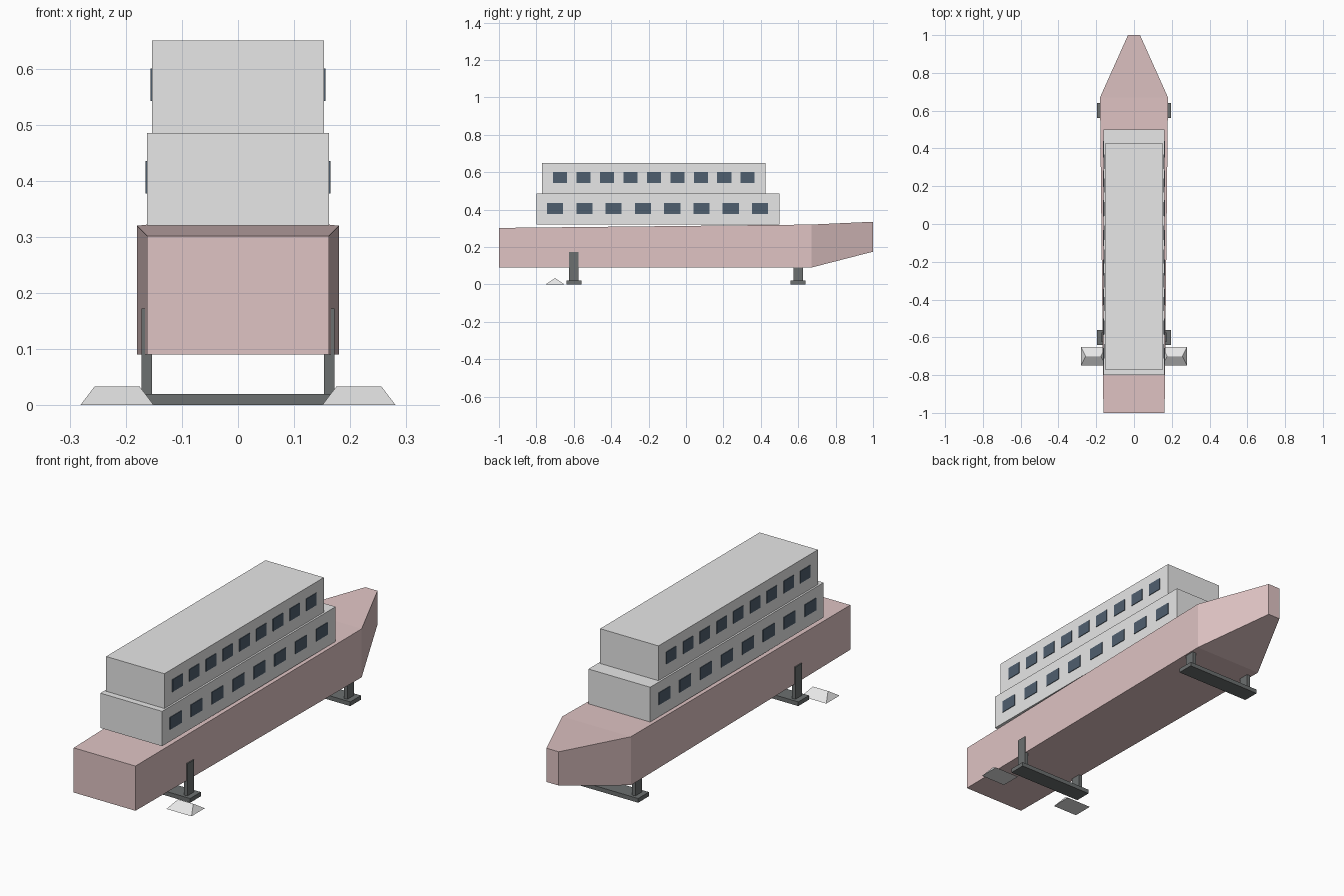
import bpy

cube = bpy.data.objects.get("Cube")
if cube:
    bpy.data.objects.remove(cube, do_unlink=True)


def material(name, r, g, b):
    m = bpy.data.materials.new(name)
    m.use_nodes = True
    m.diffuse_color = (r, g, b, 1)
    m.node_tree.nodes["Principled BSDF"].inputs["Base Color"].default_value = (r, g, b, 1)
    return m


PINK = material("dusty_pink", 0.74, 0.55, 0.55)
GREY = material("light_grey", 0.8, 0.8, 0.8)
GLASS = material("dark_blue_glass", 0.078, 0.114, 0.158)
STEEL = material("dark_steel", 0.15, 0.16, 0.16)


def loft(name, rings, mat):
    """Skin a row of equal rings and cap both ends."""
    n = len(rings[0])
    verts = [v for ring in rings for v in ring]
    faces = [tuple(reversed(range(n))), tuple(range(len(verts) - n, len(verts)))]
    for k in range(len(rings) - 1):
        for i in range(n):
            a, b = k * n + i, k * n + (i + 1) % n
            faces.append((a, b, b + n, a + n))
    mesh = bpy.data.meshes.new(name)
    mesh.from_pydata(verts, [], faces)
    mesh.materials.append(mat)
    obj = bpy.data.objects.new(name, mesh)
    bpy.context.collection.objects.link(obj)
    return obj


def section(y, half, z0, z1):
    return [(-half, y, z0), (-half, y, z1), (half, y, z1), (half, y, z0)]


def rect(x0, x1, y0, y1, z):
    return [(x0, y0, z), (x1, y0, z), (x1, y1, z), (x0, y1, z)]


def box(name, x0, x1, y0, y1, z0, z1, mat):
    return loft(name, [rect(x0, x1, y0, y1, z0), rect(x0, x1, y0, y1, z1)], mat)


# Hull: slight flare toward a blunt, raised bow
loft("hull", [section(-1, 0.162, 0.09, 0.302),
              section(0.67, 0.18, 0.09, 0.32),
              section(1, 0.032, 0.175, 0.335)], PINK)

# Cabins with window rows: half width, y range, z range, window layout
cabins = [("lower", 0.162, -0.8, 0.5, 0.32, 0.485, 8, -0.7, 0.396, 0.086, 0.377),
          ("upper", 0.153, -0.77, 0.425, 0.485, 0.65, 9, -0.674, 0.33, 0.075, 0.542)]
for name, half, y0, y1, z0, z1, count, first, last, width, sill in cabins:
    box(name + "_cabin", -half, half, y0, y1, z0, z1, GREY)
    for i in range(count):
        y = first + (last - first) * i / (count - 1)
        for side, s in (("left", 1), ("right", -1)):
            xs = sorted((s * (half - 0.003), s * (half + 0.003)))
            box(f"{name}_window_{side}_{i + 1}", *xs, y - width / 2, y + width / 2,
                sill, sill + 0.058, GLASS)

# Supports: a cross beam with two posts, near each end
for name, y in (("rear", -0.6), ("bow", 0.6)):
    box(name + "_cross_beam", -0.197, 0.197, y - 0.04, y + 0.04, 0, 0.02, STEEL)
    for side, s in (("left", 1), ("right", -1)):
        xs = sorted((s * 0.153, s * 0.172))
        box(f"{name}_post_{side}", *xs, y - 0.025, y + 0.025, 0.02, 0.172, STEEL)

# Fins: low hipped wedges on either side
for side, s in (("left", 1), ("right", -1)):
    outer = sorted((s * 0.15, s * 0.281))
    ridge = sorted((s * 0.175, s * 0.256))
    loft("fin_" + side, [rect(*outer, -0.75, -0.65, 0),
                         rect(*ridge, -0.701, -0.699, 0.033)], GREY)
